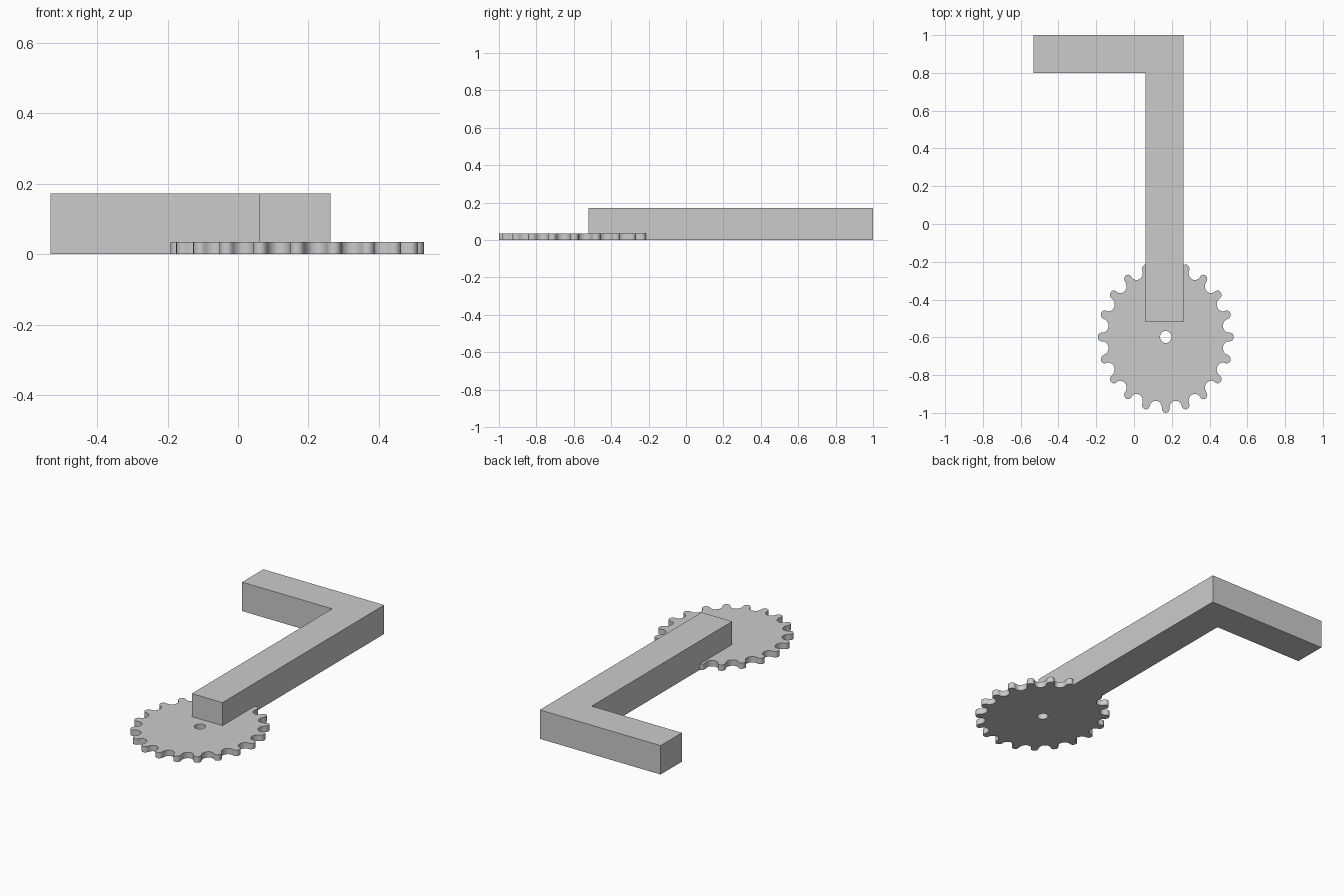
import bpy, bmesh
from math import cos, sin, pi, radians

cube = bpy.data.objects.get("Cube")
if cube:
    bpy.data.objects.remove(cube, do_unlink=True)

grey = bpy.data.materials.new("plain grey")
grey.use_nodes = True
colour = (0.6, 0.6, 0.6, 1)
grey.diffuse_color = colour
grey.node_tree.nodes["Principled BSDF"].inputs["Base Color"].default_value = colour


def extrude_outline(name, loops, height):
    """Fill closed 2D loops (outer first, then holes) and extrude them up from z = 0."""
    bm = bmesh.new()
    edges = []
    for loop in loops:
        verts = [bm.verts.new((x, y, 0)) for x, y in loop]
        if len(loops) == 1:
            bm.faces.new(verts)
        else:
            edges += [bm.edges.new((verts[i - 1], verts[i])) for i in range(len(verts))]
    if edges:
        bmesh.ops.triangle_fill(bm, edges=edges, use_beauty=True)
    result = bmesh.ops.extrude_face_region(bm, geom=bm.faces[:], use_keep_orig=True)
    top = [v for v in result["geom"] if isinstance(v, bmesh.types.BMVert)]
    bmesh.ops.translate(bm, verts=top, vec=(0, 0, height))
    bmesh.ops.recalc_face_normals(bm, faces=bm.faces[:])
    mesh = bpy.data.meshes.new(name)
    bm.to_mesh(mesh)
    bm.free()
    mesh.materials.append(grey)
    obj = bpy.data.objects.new(name, mesh)
    bpy.context.collection.objects.link(obj)
    return obj


def arc(centre_angle, radius, start, end, steps):
    """Arc around a point on the unit gear's pitch circle."""
    cx, cy = PITCH * cos(centre_angle), PITCH * sin(centre_angle)
    angles = [start + (end - start) * i / steps for i in range(steps)]
    return [(cx + radius * cos(a), cy + radius * sin(a)) for a in angles]


# L-shaped crank arm
extrude_outline("crank_arm", [[(0.06, -0.52), (0.262, -0.52), (0.262, 1), (-0.533, 1),
                               (-0.533, 0.8), (0.06, 0.8)]], 0.172)

# Sprocket: round teeth and round valleys that meet tangentially, slightly oval overall
TEETH, PITCH, TIP = 20, 0.943, 0.057
half = pi / TEETH
valley = 2 * PITCH * sin(half / 2) - TIP
swing = pi / 2 + half / 2
outline = []
for i in range(TEETH):
    a = 2 * half * i
    outline += arc(a, TIP, a - swing, a + swing, 10)
    b = a + half
    outline += arc(b, valley, b + pi + (pi - swing), b + swing, 10)

CX, CY, RX, RY = 0.168, -0.598, 0.36, 0.402
rim = [(CX + RX * x, CY + RY * y) for x, y in outline]
hole = [(CX + 0.03 * cos(2 * pi * i / 32), CY + 0.032 * sin(2 * pi * i / 32)) for i in range(32)]
sprocket = extrude_outline("sprocket", [rim, hole], 0.035)

# Smooth tooth walls, sharp top and bottom rims
bpy.ops.object.select_all(action="DESELECT")
sprocket.select_set(True)
bpy.context.view_layer.objects.active = sprocket
bpy.ops.object.shade_smooth_by_angle(angle=radians(40))
